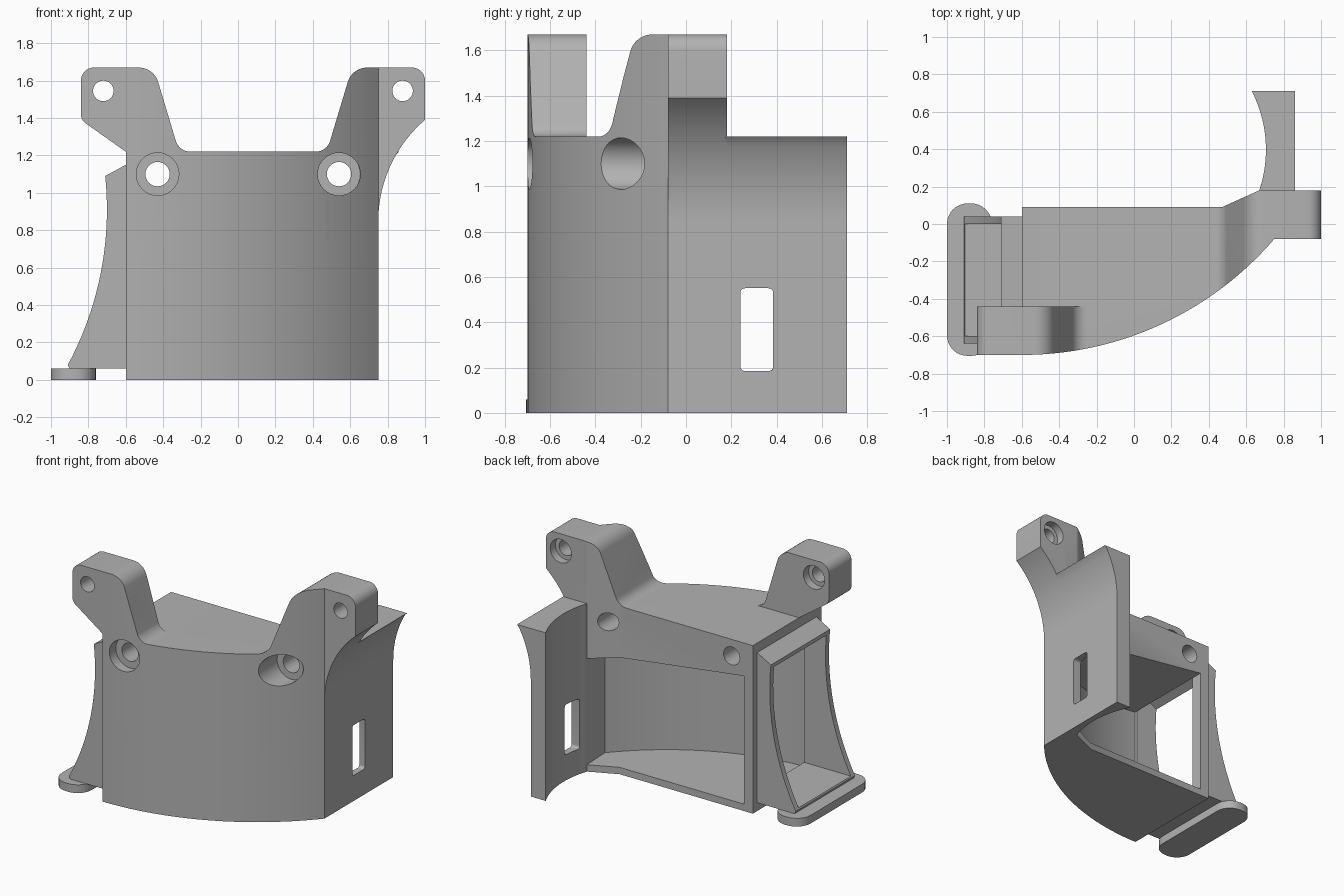
import bpy, bmesh, math
from mathutils import Vector

cube = bpy.data.objects.get("Cube")
if cube:
    bpy.data.objects.remove(cube, do_unlink=True)

grey = bpy.data.materials.new("plain_grey")
grey.use_nodes = True
grey.diffuse_color = (0.45, 0.45, 0.45, 1)
grey.node_tree.nodes["Principled BSDF"].inputs["Base Color"].default_value = (0.45, 0.45, 0.45, 1)


def arc(a, b, c, n=20):
    """Points on the circle through a, b and c, running from a to c."""
    (ax, ay), (bx, by), (cx, cy) = a, b, c
    d = 2 * (ax * (by - cy) + bx * (cy - ay) + cx * (ay - by))
    sa, sb, sc = ax * ax + ay * ay, bx * bx + by * by, cx * cx + cy * cy
    ox = (sa * (by - cy) + sb * (cy - ay) + sc * (ay - by)) / d
    oy = (sa * (cx - bx) + sb * (ax - cx) + sc * (bx - ax)) / d
    r = math.hypot(ax - ox, ay - oy)
    t0 = math.atan2(ay - oy, ax - ox)
    sweep = math.remainder(math.atan2(cy - oy, cx - ox) - t0, math.tau)
    return [(ox + r * math.cos(t0 + sweep * i / n), oy + r * math.sin(t0 + sweep * i / n))
            for i in range(n + 1)]


def rounded(points, n=8):
    """Polygon whose (u, v, d) corners are rounded, starting d away from the corner."""
    out = []
    for i, p in enumerate(points):
        if len(p) == 2:
            out.append(p)
            continue
        c = Vector(p[:2])
        u = (Vector(points[i - 1][:2]) - c).normalized()
        v = (Vector(points[(i + 1) % len(points)][:2]) - c).normalized()
        w = math.sin(u.angle(v) / 2)
        a, b = c + u * p[2], c + v * p[2]
        for k in range(n + 1):
            t = k / n
            k0, k1, k2 = (1 - t) ** 2, 2 * w * t * (1 - t), t * t
            out.append(tuple((a * k0 + c * k1 + b * k2) / (k0 + k1 + k2)))
    return out


def prism(name, points, axis, lo, hi):
    """Extrude a flat outline along an axis."""
    place = {"x": lambda u, v: (lo, u, v), "y": lambda u, v: (u, lo, v), "z": lambda u, v: (u, v, lo)}[axis]
    bm = bmesh.new()
    face = bm.faces.new([bm.verts.new(place(*p)) for p in points])
    ext = bmesh.ops.extrude_face_region(bm, geom=[face])["geom"]
    shift = Vector([hi - lo if a == axis else 0 for a in "xyz"])
    bmesh.ops.translate(bm, vec=shift, verts=[e for e in ext if isinstance(e, bmesh.types.BMVert)])
    bmesh.ops.recalc_face_normals(bm, faces=bm.faces)
    mesh = bpy.data.meshes.new(name)
    bm.to_mesh(mesh)
    bm.free()
    mesh.materials.append(grey)
    obj = bpy.data.objects.new(name, mesh)
    bpy.context.collection.objects.link(obj)
    return obj


def combine(obj, tool, operation="DIFFERENCE", keep=False):
    """Apply a boolean and drop the tool."""
    mod = obj.modifiers.new("cut", "BOOLEAN")
    mod.operation, mod.object, mod.solver = operation, tool, "EXACT"
    bpy.context.view_layer.update()
    mesh = bpy.data.meshes.new_from_object(obj.evaluated_get(bpy.context.evaluated_depsgraph_get()))
    obj.modifiers.clear()
    obj.data = mesh
    if not keep:
        bpy.data.objects.remove(tool, do_unlink=True)
    return obj


def bore(obj, x, z, r, lo, hi):
    """Round hole running front to back."""
    ring = [(x + r * math.cos(math.tau * i / 32), z + r * math.sin(math.tau * i / 32)) for i in range(32)]
    combine(obj, prism("hole_cutter", ring, "y", lo, hi))


def rect(a, b, c, d, r=None):
    pts = [(a, c), (b, c), (b, d), (a, d)]
    return rounded([p + (r,) for p in pts]) if r else pts


front_curve = arc((-0.6, -0.70), (0, -0.596), (0.75, -0.08), 28)
flare = arc((0.75, 0.85), (0.80, 1.11), (1.0, 1.39))
MID = 0.08  # the two tabs mirror about this x

# Main housing with the right-hand tab: front silhouette crossed with the plan
tab_inner = [(1.0, 1.67, 0.07), (0.61, 1.67, 0.08), (0.475, 1.22, 0.06)]
housing = prism("housing", rounded([(-0.6, 0), (0.75, 0)] + flare + tab_inner + [(-0.6, 1.22)]), "y", -1, 1)
plan = front_curve + [(1.1, -0.08), (1.1, 0.18), (0.67, 0.18), (0.47, 0.09), (-0.6, 0.09)]
combine(housing, prism("plan_tool", plan, "z", -0.5, 2), "INTERSECT")

# Hollow interior, open at the back, with a sloping ceiling
inner_curve = arc((-0.53, -0.62), (0, -0.511), (0.68, -0.04), 28)
cavity = prism("cavity_tool", inner_curve + [(0.67, 0.18), (0.6, 0.4), (-0.53, 0.4)], "z", 0, 1.2)
slope = prism("slope_tool", [(-0.6, 0.05), (0.75, 0.05), (0.75, 0.81), (-0.6, 0.99)], "y", -1, 1)
combine(housing, combine(cavity, slope, "INTERSECT"))

# Side duct with a concave, open rim
rim = arc((-0.71, 1.09), (-0.725, 0.62), (-0.91, 0.08))
duct = prism("side_duct", [(-0.6, 1.15)] + rim + [(-0.90, 0.06), (-0.6, 0.06)], "y", -0.64, 0.04)
passage = prism("duct_tool", [(-0.5, 0.09), (-1.1, 0.09), (-1.1, 0.84), (-0.6, 1.12), (-0.53, 0.98), (-0.5, 0.97)],
                "y", -0.60, 0.0)
combine(housing, passage, keep=True)
combine(duct, passage)

# Screw holes with front counterbores
for x, seat in ((-0.43, -0.625), (0.54, -0.16)):
    bore(housing, x, 1.10, 0.065, -1, 0.5)
    bore(housing, x, 1.10, 0.114, -1, seat)

# Left-hand tab
tab = [(-0.84, 1.67, 0.07), (-0.84, 1.39, 0.03), (-0.6, 1.22), (-0.255, 1.22)]
fillet = [(2 * MID - u, v) for u, v in rounded(tab_inner + [(-0.6, 1.22)])[9:27]]
left_tab = prism("left_tab", rounded(tab[:2]+ [(-0.6, 1.22)] + fillet[::-1]), "y", -1, -0.44)
tab_plan = [(-1, -0.70)] + front_curve + [(0.75, 0), (-1, 0)]
combine(left_tab, prism("plan_tool", tab_plan, "z", 1, 2), "INTERSECT")

# Tab holes with pockets at the back
for obj, x, back in ((left_tab, -0.72, -0.44), (housing, 0.88, 0.18)):
    bore(obj, x, 1.545, 0.055, -1, 0.5)
    bore(obj, x, 1.545, 0.085, back - 0.06, back + 0.1)

# Side panel: flared outside, hollowed inside, with a slot
panel = prism("side_panel", [(0.5, 0), (0.75, 0)] + [p for p in flare if p[1] < 1.22]
              + [(0.86, 1.22), (0.5, 1.22)], "y", 0.17, 0.71)
inside = arc((0.67, 0.18), (0.705, 0.42), (0.63, 0.71))
combine(panel, prism("plan_tool", [(0.67, 0)] + inside + [(0.63, 0.9), (1.1, 0.9), (1.1, 0)], "z", -1, 2),
        "INTERSECT")
combine(panel, prism("slot_tool", rect(0.24, 0.385, 0.185, 0.55, 0.02), "x", 0.3, 1.2))

# Mounting foot
foot = prism("foot", rect(-1.0, -0.76, -0.705, 0.11, 0.11), "z", 0, 0.06)

for obj in (housing, duct, left_tab, panel, foot):
    bpy.ops.object.select_all(action="DESELECT")
    obj.select_set(True)
    bpy.context.view_layer.objects.active = obj
    bpy.ops.object.shade_smooth_by_angle(angle=math.radians(30))
